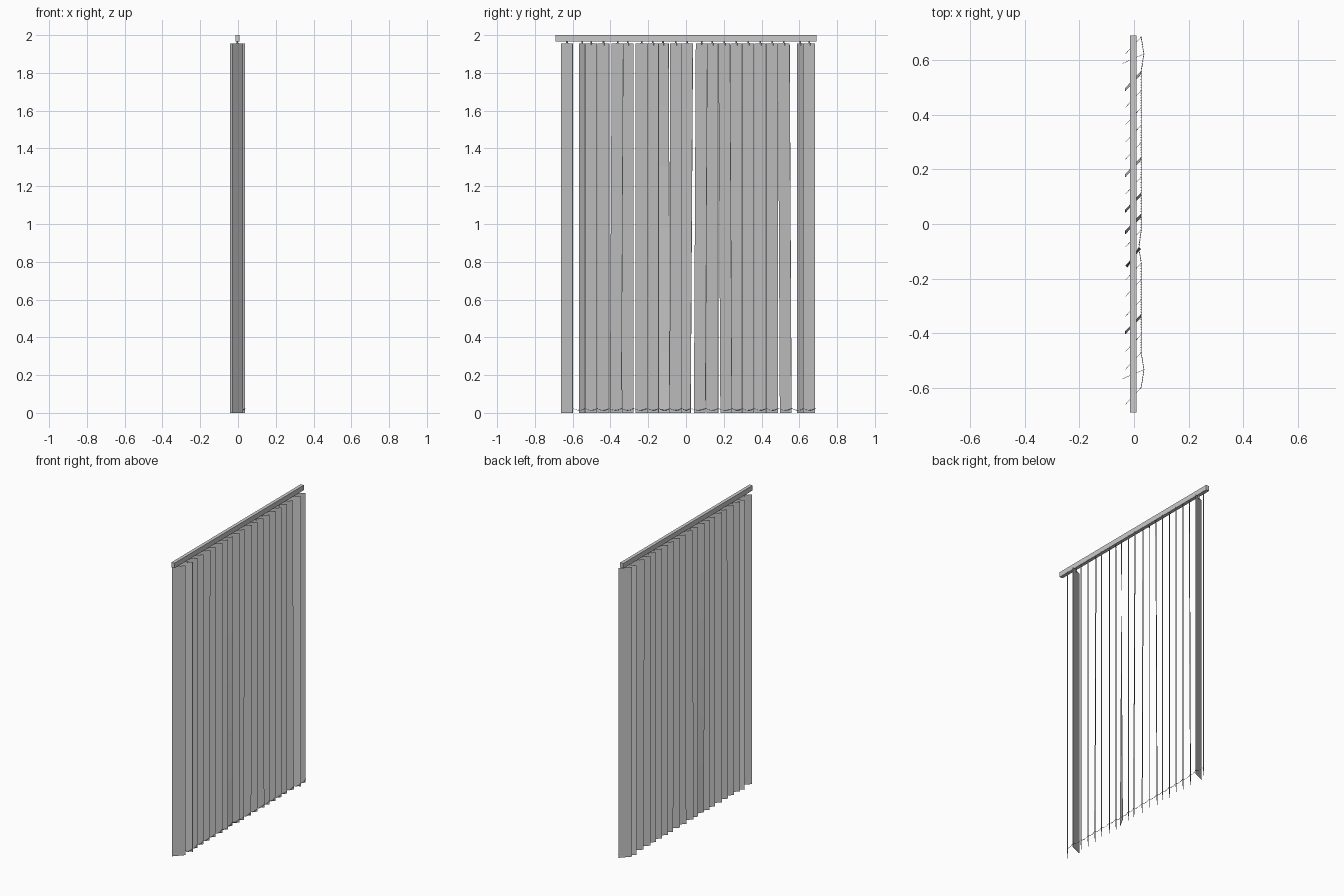
import bpy, bmesh, math
from mathutils import Vector, Matrix

if "Cube" in bpy.data.objects:
    bpy.data.objects.remove(bpy.data.objects["Cube"])


def make_object(name, bm):
    bmesh.ops.recalc_face_normals(bm, faces=bm.faces)
    mesh = bpy.data.meshes.new(name)
    bm.to_mesh(mesh)
    bm.free()
    ob = bpy.data.objects.new(name, mesh)
    bpy.context.collection.objects.link(ob)
    return ob


def add_box(bm, center, size, turn=0.0):
    m = (Matrix.Translation(center) @ Matrix.Rotation(turn, 4, 'Z')
         @ Matrix.Diagonal((*size, 1)))
    return bmesh.ops.create_cube(bm, size=1, matrix=m)['verts']


# Slat positions along the rail, with the odd ones out
RAIL_X = -0.003
CENTRES = [-0.63, -0.55, -0.502, -0.437, -0.362, -0.308, -0.235, -0.175,
           -0.122, -0.054, 0.006, 0.083, 0.14, 0.203, 0.267, 0.33, 0.394,
           0.457, 0.518, 0.605, 0.653]
TURN = {1: 23, 19: 24}
LEAN = {4: -0.01, 10: -0.012, 11: -0.01, 13: 0.01, 18: 0.01}
TWIST = {8: 14}
WIDTH, THICK, TOP = 0.084, 0.0015, 1.955

# Head rail
bm = bmesh.new()
add_box(bm, (RAIL_X, 0, 1.983), (0.023, 1.38, 0.034))
make_object("head_rail", bm)

anchors = []
for i, y in enumerate(CENTRES):
    turn = math.radians(TURN.get(i, 47))
    lean = LEAN.get(i, 0)
    twist = math.radians(TWIST.get(i, 0))

    # Hanging slat: a thin strip whose lower end may lean or twist
    bm = bmesh.new()
    half = WIDTH / 2
    rings = []
    steps = 6
    for k in range(steps + 1):
        t = k / steps
        m = (Matrix.Translation((RAIL_X, y + lean * t, TOP * (1 - t)))
             @ Matrix.Rotation(turn + twist * t, 4, 'Z'))
        rings.append([bm.verts.new(m @ Vector((sx * half, sy * THICK / 2, 0)))
                      for sx, sy in ((-1, -1), (1, -1), (1, 1), (-1, 1))])
    for a, b in zip(rings, rings[1:]):
        for j in range(4):
            bm.faces.new((a[j], a[(j + 1) % 4], b[(j + 1) % 4], b[j]))
    bm.faces.new(rings[0])
    bm.faces.new(rings[-1])
    make_object(f"slat_{i + 1}", bm)

    # Hanger: stem below the rail and a small clip gripping the slat
    bm = bmesh.new()
    add_box(bm, (RAIL_X, y, 1.9575), (0.006, 0.006, 0.021), turn)
    add_box(bm, (RAIL_X, y, 1.951), (0.016, 0.005, 0.012), turn)
    make_object(f"hanger_{i + 1}", bm)

    a = turn + twist
    anchors.append(Vector((RAIL_X + (half + 0.001) * math.cos(a),
                           y + lean + (half + 0.001) * math.sin(a), 0.024)))

# Bead chain sagging from slat edge to slat edge
bm = bmesh.new()
for a, b in zip(anchors, anchors[1:]):
    n = max(2, round((b - a).length / 0.0095))
    for k in range(n):
        t = k / n
        p = a.lerp(b, t)
        p.z -= 0.04 * t * (1 - t)
        bmesh.ops.create_icosphere(bm, subdivisions=1, radius=0.0026,
                                   matrix=Matrix.Translation(p))
bmesh.ops.create_icosphere(bm, subdivisions=1, radius=0.0026,
                           matrix=Matrix.Translation(anchors[-1]))
make_object("bead_chain", bm)

# Thin cord through the beads
curve = bpy.data.curves.new("chain_cord", 'CURVE')
curve.dimensions = '3D'
curve.bevel_depth = 0.0008
curve.bevel_resolution = 0
pts = []
for a, b in zip(anchors, anchors[1:]):
    for k in range(5):
        t = k / 5
        p = a.lerp(b, t)
        p.z -= 0.04 * t * (1 - t)
        pts.append(p)
pts.append(anchors[-1])
spline = curve.splines.new('POLY')
spline.points.add(len(pts) - 1)
for sp, p in zip(spline.points, pts):
    sp.co = (*p, 1)
bpy.context.collection.objects.link(bpy.data.objects.new("chain_cord", curve))
